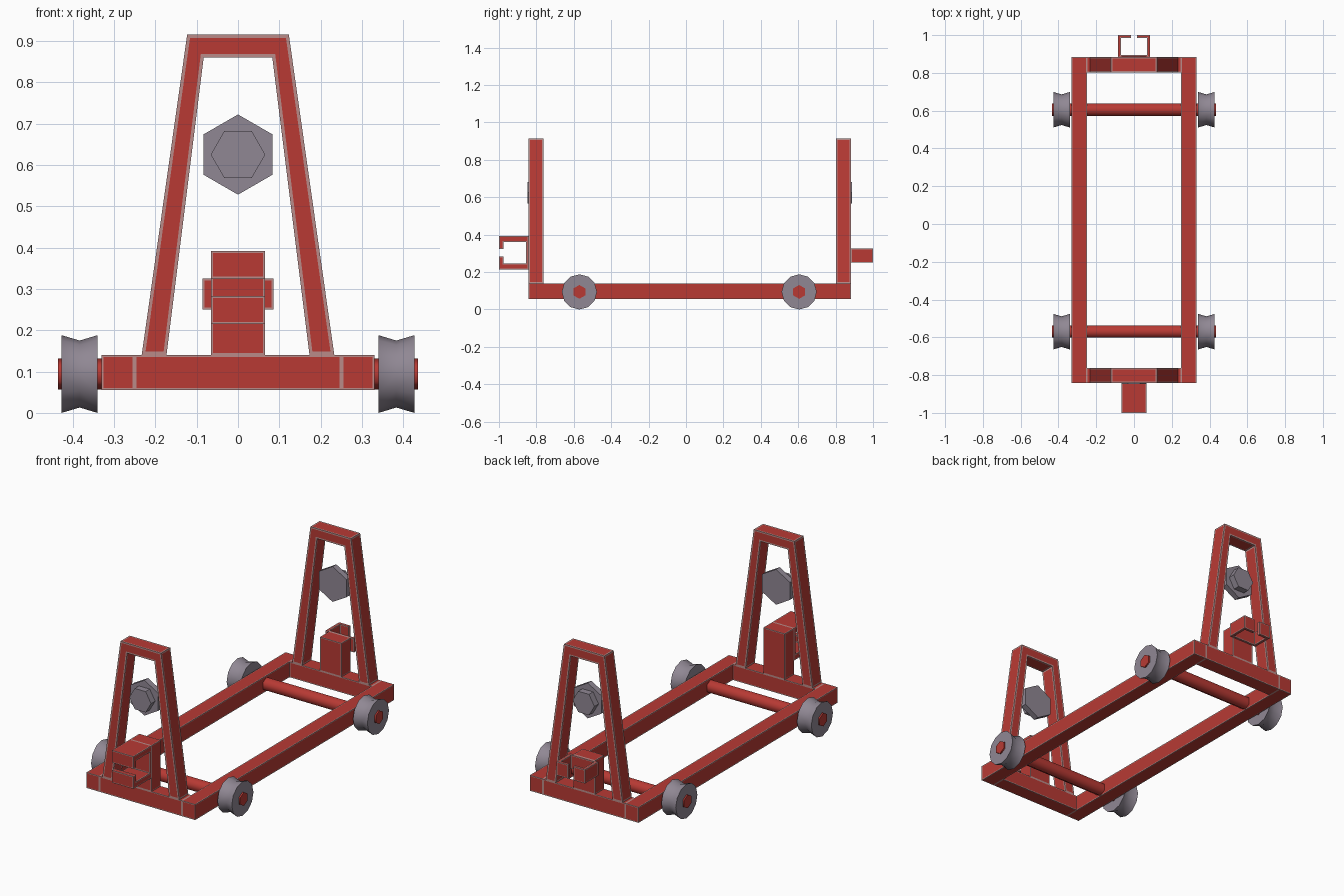
import bpy, bmesh, math
from mathutils import Vector

if "Cube" in bpy.data.objects:
    bpy.data.objects.remove(bpy.data.objects["Cube"])


def material(name, rgb):
    m = bpy.data.materials.new(name)
    m.diffuse_color = (*rgb, 1)
    m.use_nodes = True
    m.node_tree.nodes["Principled BSDF"].inputs["Base Color"].default_value = m.diffuse_color
    return m


RED = material("red paint", (0.48, 0.042, 0.034))
GREY = material("grey metal", (0.28, 0.245, 0.295))
WORN = material("worn pale edge", (0.49, 0.26, 0.25))


def finish(name, bm, mat, trim=0):
    """Make the object; trim insets every face and colours the rim as worn paint."""
    bmesh.ops.recalc_face_normals(bm, faces=bm.faces)
    if trim:
        rim = bmesh.ops.inset_individual(bm, faces=bm.faces[:], thickness=trim,
                                         use_even_offset=True)
        for f in rim["faces"]:
            f.material_index = 1
    me = bpy.data.meshes.new(name)
    bm.to_mesh(me)
    bm.free()
    me.materials.append(mat)
    if trim:
        me.materials.append(WORN)
    ob = bpy.data.objects.new(name, me)
    bpy.context.collection.objects.link(ob)
    return ob


def prism(name, pts, sweep, mat, trim=0):
    """Closed outline of 3D points swept along a vector."""
    bm = bmesh.new()
    face = bm.faces.new([bm.verts.new(p) for p in pts])
    ext = bmesh.ops.extrude_face_region(bm, geom=[face])
    verts = [g for g in ext["geom"] if isinstance(g, bmesh.types.BMVert)]
    bmesh.ops.translate(bm, verts=verts, vec=Vector(sweep))
    return finish(name, bm, mat, trim)


def box(name, x0, x1, y0, y1, z0, z1, mat, trim=0.005):
    return prism(name, [(x0, y0, z0), (x1, y0, z0), (x1, y1, z0), (x0, y1, z0)],
                 (0, 0, z1 - z0), mat, trim)


def turned(name, profile, sides, centre, mat, angle):
    """Lathe (x, radius) rings around an x axis through centre (y, z), smooth with end caps."""
    bm = bmesh.new()
    rings = []
    for x, r in profile:
        rings.append([bm.verts.new((x, centre[0] + r * math.sin(2 * math.pi * i / sides),
                                    centre[1] + r * math.cos(2 * math.pi * i / sides)))
                      for i in range(sides)])
    for a, b in zip(rings, rings[1:]):
        for i in range(sides):
            j = (i + 1) % sides
            bm.faces.new((a[i], a[j], b[j], b[i]))
    bm.faces.new(rings[0])
    bm.faces.new(rings[-1])
    ob = finish(name, bm, mat)
    bpy.ops.object.select_all(action="DESELECT")
    ob.select_set(True)
    bpy.context.view_layer.objects.active = ob
    bpy.ops.object.shade_smooth_by_angle(angle=math.radians(angle))
    return ob


def hexagon(r, y, z, turn):
    return [(r * math.sin(turn + k * math.pi / 3), y, z + r * math.cos(turn + k * math.pi / 3))
            for k in range(6)]


def c_outline(depth, half, arm, lip, gap, back):
    """C channel as (outward, across) points, open on the outer side."""
    top = [(back, half - arm), (depth - lip, half - arm), (depth - lip, gap),
           (depth, gap), (depth, half), (0, half)]
    return top + [(d, -h) for d, h in reversed(top)]


# chassis rails
for side, s in (("left", -1), ("right", 1)):
    xs = sorted((s * 0.25, s * 0.33))
    box(side + "_rail", *xs, -0.843, 0.883, 0.055, 0.14, RED)

# end beams, upright frames and hexagonal buffers
for end, s, outer, inner in (("front", -1, -0.843, -0.763), ("back", 1, 0.883, 0.803)):
    y0, y1 = sorted((outer, inner))
    box(end + "_beam", -0.25, 0.25, y0, y1, 0.055, 0.14, RED)
    half = [(0.233, 0.14), (0.123, 0.915)]
    hole = [(0.083, 0.86), (0.173, 0.14)]
    outline = ([(-x, z) for x, z in half] + [(x, z) for x, z in reversed(half)]
               + [(x, z) for x, z in reversed(hole)] + [(-x, z) for x, z in hole])
    prism(end + "_upright", [(x, y0, z) for x, z in outline], (0, y1 - y0, 0), RED, 0.008)
    prism(end + "_hex_plate", hexagon(0.097, inner + s * 0.017, 0.625, 0),
          (0, s * 0.032, 0), GREY)
    prism(end + "_hex_boss", hexagon(0.066, inner + s * 0.049, 0.625, math.pi / 6),
          (0, s * 0.036, 0), GREY)

# coupler posts
box("front_post", -0.065, 0.065, -0.843, -0.763, 0.14, 0.392, RED)
box("back_post", -0.065, 0.065, 0.803, 0.883, 0.14, 0.325, RED)

# front coupler: channel with a horizontal slot
pts = c_outline(0.157, 0.0885, 0.03, 0.025, 0.021, 0.012)
prism("front_coupler", [(-0.065, -0.843 - d, 0.3035 + h) for d, h in pts],
      (0.13, 0, 0), RED, 0.005)

# back coupler: channel with a vertical slot
pts = c_outline(0.117, 0.086, 0.016, 0.016, 0.017, 0.012)
prism("back_coupler", [(h, 0.883 + d, 0.25) for d, h in pts], (0, 0, 0.075), RED, 0.005)

# axles and grooved wheels
for end, y in (("front", -0.57), ("back", 0.605)):
    turned(end + "_axle", [(-0.435, 0.037), (0.435, 0.037)], 6, (y, 0.094), RED, 65)
    for side, s in (("left", -1), ("right", 1)):
        profile = [(s * 0.34, 0.094), (s * 0.383, 0.081), (s * 0.427, 0.094)]
        turned(f"{end}_{side}_wheel", profile, 12, (y, 0.094), GREY, 40)
